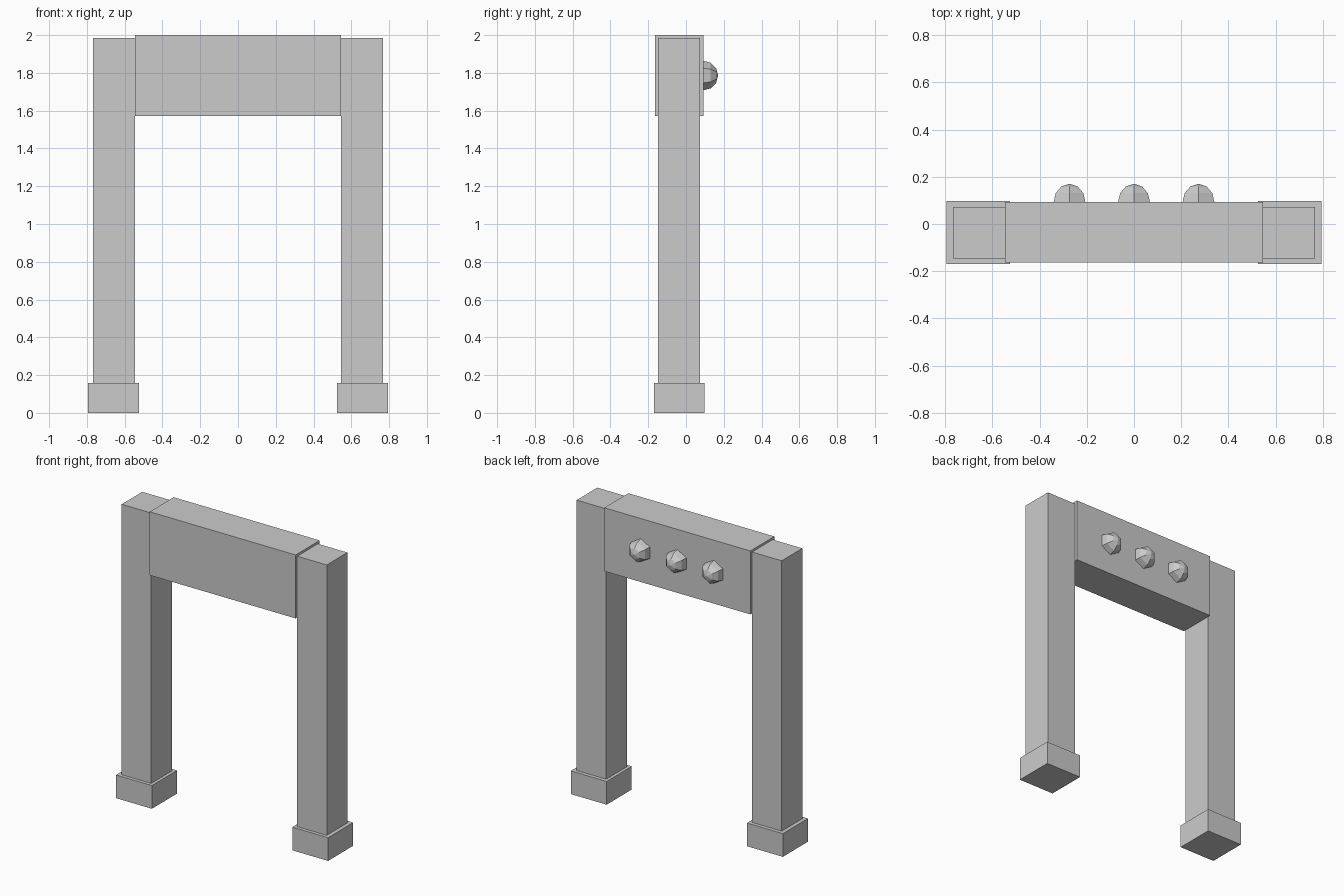
import bpy
import math

if "Cube" in bpy.data.objects:
    bpy.data.objects.remove(bpy.data.objects["Cube"])


def box(name, x, y, z):
    """Box from (min, max) ranges on each axis."""
    bpy.ops.mesh.primitive_cube_add(
        size=1, location=[(a + b) / 2 for a, b in (x, y, z)])
    ob = bpy.context.object
    ob.name = name
    ob.scale = [b - a for a, b in (x, y, z)]
    bpy.ops.object.transform_apply(location=False, rotation=False, scale=True)
    return ob


# Posts on square footings, mirrored left and right
for side, s in (("left", -1), ("right", 1)):
    box(side + "_post", sorted((s * 0.546, s * 0.767)), (-0.147, 0.073), (0.15, 1.985))
    box(side + "_footing", sorted((s * 0.525, s * 0.793)), (-0.17, 0.098), (0, 0.157))

# Deep lintel beam between the posts
box("lintel", (-0.546, 0.546), (-0.164, 0.093), (1.571, 2.0))

# Three six-sided studs half sunk into the back of the lintel
for i in range(3):
    bpy.ops.mesh.primitive_uv_sphere_add(
        segments=6, ring_count=6, radius=0.078,
        location=((i - 1) * 0.273, 0.092, 1.786),
        rotation=(math.radians(-90), 0, 0))
    bpy.context.object.name = f"stud_{i + 1}"
